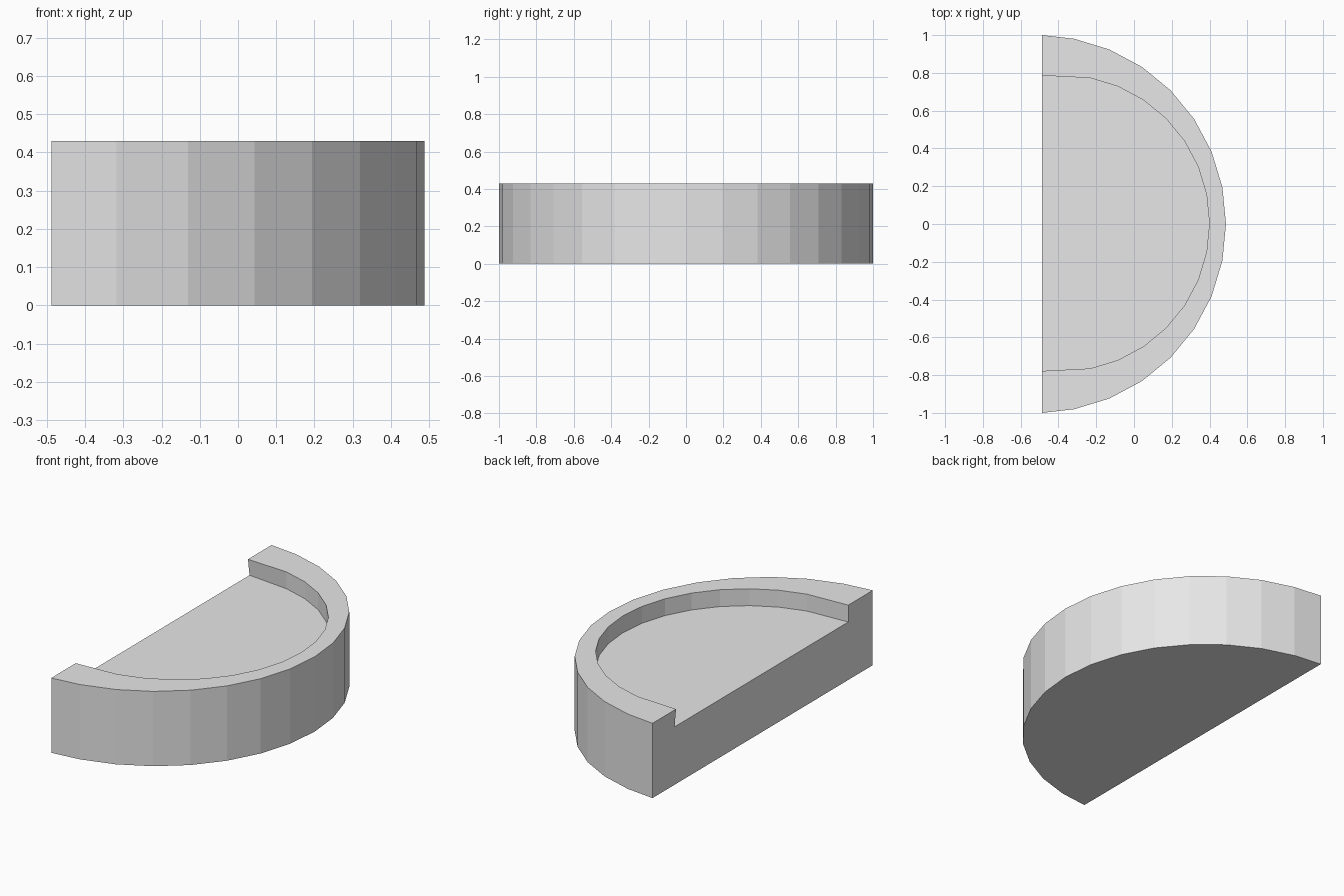
import bpy
import bmesh
from math import sin, cos, pi

cube = bpy.data.objects.get("Cube")
if cube:
    bpy.data.objects.remove(cube, do_unlink=True)

HEIGHT, FLOOR = 0.43, 0.333
BACK = -0.487
STEPS = 16


def arc(centre_x, centre_y, radius, end_y):
    """Half circle bulging to +x, with both ends on the flat side."""
    points = [(BACK, centre_y - end_y)]
    for i in range(1, STEPS):
        a = -pi / 2 + pi * i / STEPS
        points.append((centre_x + radius * cos(a), centre_y + radius * sin(a)))
    return points + [(BACK, centre_y + end_y)]


# Grey material
grey = bpy.data.materials.new("plain grey")
grey.use_nodes = True
grey.diffuse_color = (0.8, 0.8, 0.8, 1)
grey.node_tree.nodes["Principled BSDF"].inputs["Base Color"].default_value = (0.8, 0.8, 0.8, 1)

bm = bmesh.new()


def ring(points, z):
    return [bm.verts.new((x, y, z)) for x, y in points]


def strip(a, b):
    for i in range(len(a) - 1):
        bm.faces.new((a[i], a[i + 1], b[i + 1], b[i]))


# Outlines of the half-round tray
outer = arc(-0.513, 0, 1, 1)
inner = arc(-0.385, 0.004, 0.784, 0.782)
base = ring(outer, 0)
rim_outer = ring(outer, HEIGHT)
rim_inner = ring(inner, HEIGHT)
# The recess is slightly undercut at one end
inner[-1] = (BACK, 0.80)
recess = ring(inner, FLOOR)

# Outer wall, rim and recess wall
strip(base, rim_outer)
strip(rim_outer, rim_inner)
strip(rim_inner, recess)

# Recess floor, underside and notched flat side
bm.faces.new(recess)
bm.faces.new(base[::-1])
bm.faces.new([r[0] for r in (base, rim_outer, rim_inner, recess)]
             + [r[-1] for r in (recess, rim_inner, rim_outer, base)])
bmesh.ops.recalc_face_normals(bm, faces=bm.faces[:])

mesh = bpy.data.meshes.new("half_round_tray")
bm.to_mesh(mesh)
bm.free()
mesh.materials.append(grey)
tray = bpy.data.objects.new("half_round_tray", mesh)
bpy.context.collection.objects.link(tray)
